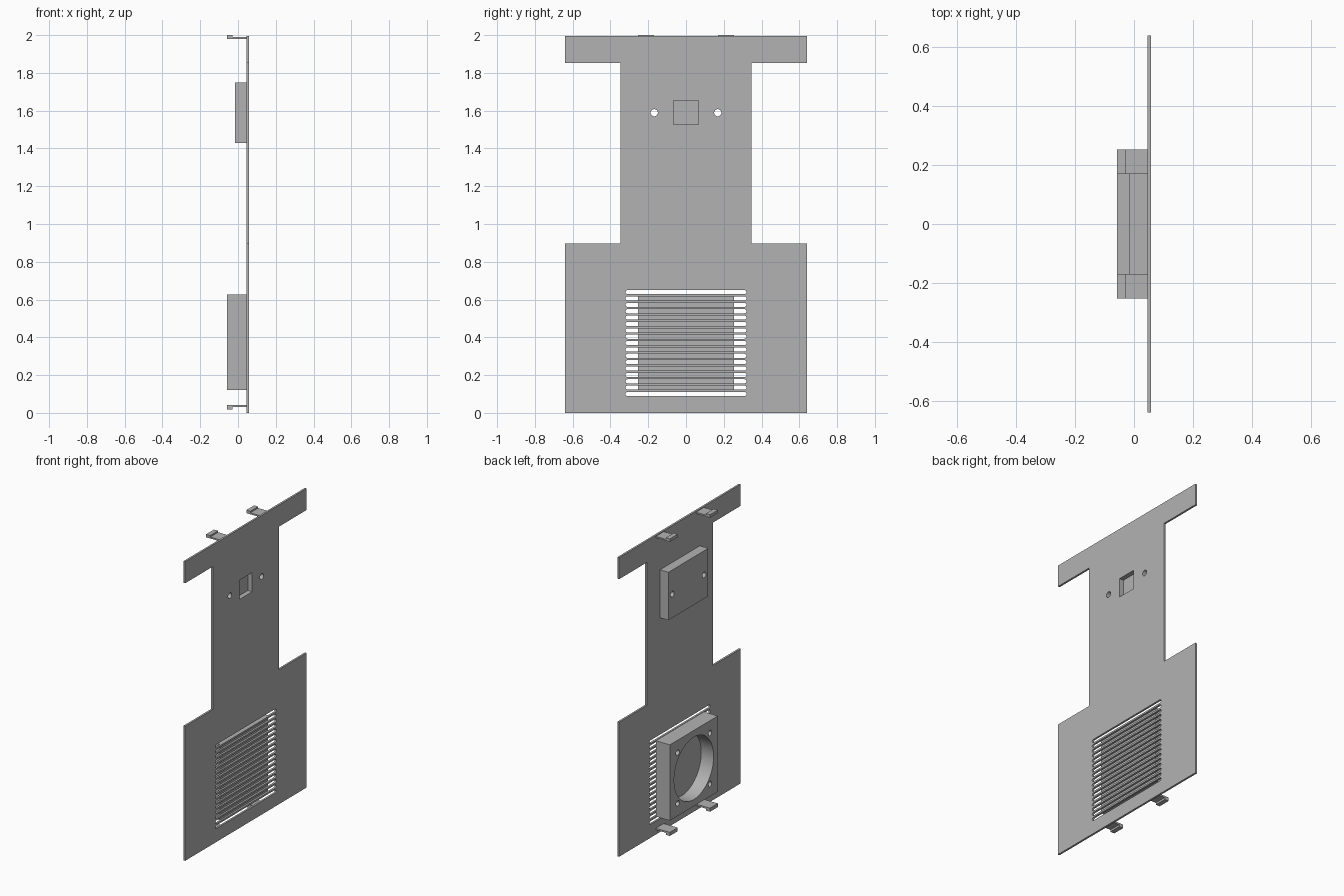
import bpy
import bmesh
from math import cos, sin, pi

cube = bpy.data.objects.get("Cube")
if cube:
    bpy.data.objects.remove(cube, do_unlink=True)

grey = bpy.data.materials.new("plain grey")
grey.use_nodes = True
colour = (0.45, 0.45, 0.45, 1)
grey.diffuse_color = colour
grey.node_tree.nodes["Principled BSDF"].inputs["Base Color"].default_value = colour

BACK, SEAT, FACE = -0.058, 0.045, 0.058   # x of part backs, panel rear, panel face


def rect(y0, y1, z0, z1):
    return [(y0, z0), (y1, z0), (y1, z1), (y0, z1)]


def disc(y, z, r, n=32):
    return [(y + r * cos(2 * pi * i / n), z + r * sin(2 * pi * i / n)) for i in range(n)]


def slot(half, z, r, n=8):
    """Long horizontal slot with rounded ends."""
    pts = []
    for side in (0, 1):
        for i in range(n + 1):
            a = -pi / 2 + pi * (i / n + side)
            pts.append(((1 - 2 * side) * (half - r) + r * cos(a), z + r * sin(a)))
    return pts


def prisms(name, solids):
    """Make one object from (yz outline, x0, x1) extrusions."""
    bm = bmesh.new()
    for outline, x0, x1 in solids:
        face = bm.faces.new([bm.verts.new((x0, y, z)) for y, z in outline])
        ext = bmesh.ops.extrude_face_region(bm, geom=[face])["geom"]
        verts = [v for v in ext if isinstance(v, bmesh.types.BMVert)]
        bmesh.ops.translate(bm, verts=verts, vec=(x1 - x0, 0, 0))
    bmesh.ops.recalc_face_normals(bm, faces=bm.faces)
    mesh = bpy.data.meshes.new(name)
    bm.to_mesh(mesh)
    bm.free()
    mesh.materials.append(grey)
    obj = bpy.data.objects.new(name, mesh)
    bpy.context.collection.objects.link(obj)
    return obj


def cut(obj, solids):
    cutter = prisms("cutter", solids)
    cutter.hide_render = True
    mod = obj.modifiers.new("openings", "BOOLEAN")
    mod.operation = "DIFFERENCE"
    mod.solver = "EXACT"
    mod.object = cutter
    bpy.context.view_layer.objects.active = obj
    bpy.ops.object.modifier_apply(modifier=mod.name)
    bpy.data.objects.remove(cutter, do_unlink=True)


def smooth(obj):
    bpy.ops.object.select_all(action="DESELECT")
    obj.select_set(True)
    bpy.context.view_layer.objects.active = obj
    bpy.ops.object.shade_smooth_by_angle(angle=pi / 6)


# Panel: wide base, narrow neck and crossbar
half = [(0.64, 0), (0.64, 0.898), (0.348, 0.898), (0.348, 1.852), (0.64, 1.852), (0.64, 1.996)]
panel = prisms("panel", [(half + [(-y, z) for y, z in reversed(half)], SEAT, FACE)])

# Panel openings: vent slots, square window and two screw holes
window = rect(-0.066, 0.066, 1.526, 1.653)
screws = [disc(s * 0.168, 1.589, 0.019, 24) for s in (-1, 1)]
slots = [slot(0.32, 0.1 + 0.0337 * i, 0.011) for i in range(17)]
cut(panel, [(o, 0, 0.1) for o in slots + screws + [window]])

# Sensor housing behind the window, with a shallow pocket and through holes
housing = prisms("sensor_housing", [(rect(-0.21, 0.21, 1.43, 1.75), -0.017, SEAT)])
cut(housing, [(window, 0.027, 0.1)] + [(o, -0.1, 0.1) for o in screws])

# Fan housing behind the vent, with a round recess and corner holes
mid = 0.373
fan = prisms("fan_housing", [(rect(-0.253, 0.253, mid - 0.253, mid + 0.253), BACK, SEAT)])
corners = [disc(a * 0.17, mid + b * 0.17, 0.018, 24) for a in (-1, 1) for b in (-1, 1)]
cut(fan, [(o, -0.1, 0.033) for o in corners + [disc(0, mid, 0.208, 64)]])

for obj in (panel, housing, fan):
    smooth(obj)

# Hooked clips: upper pair turned up, lower pair turned down
for level, strip, hook in (("upper", (1.98, 1.99), (1.98, 2.0)),
                           ("lower", (0.031, 0.042), (0.018, 0.042))):
    for side, y0, y1 in (("left", 0.17, 0.253), ("right", -0.253, -0.17)):
        z0, z1 = strip
        name = f"{level}_clip_{side}"
        clip = prisms(name, [(rect(y0, y1, *hook), BACK, -0.028),
                             (rect(y0, y1, z0, z1), -0.028, SEAT)])
